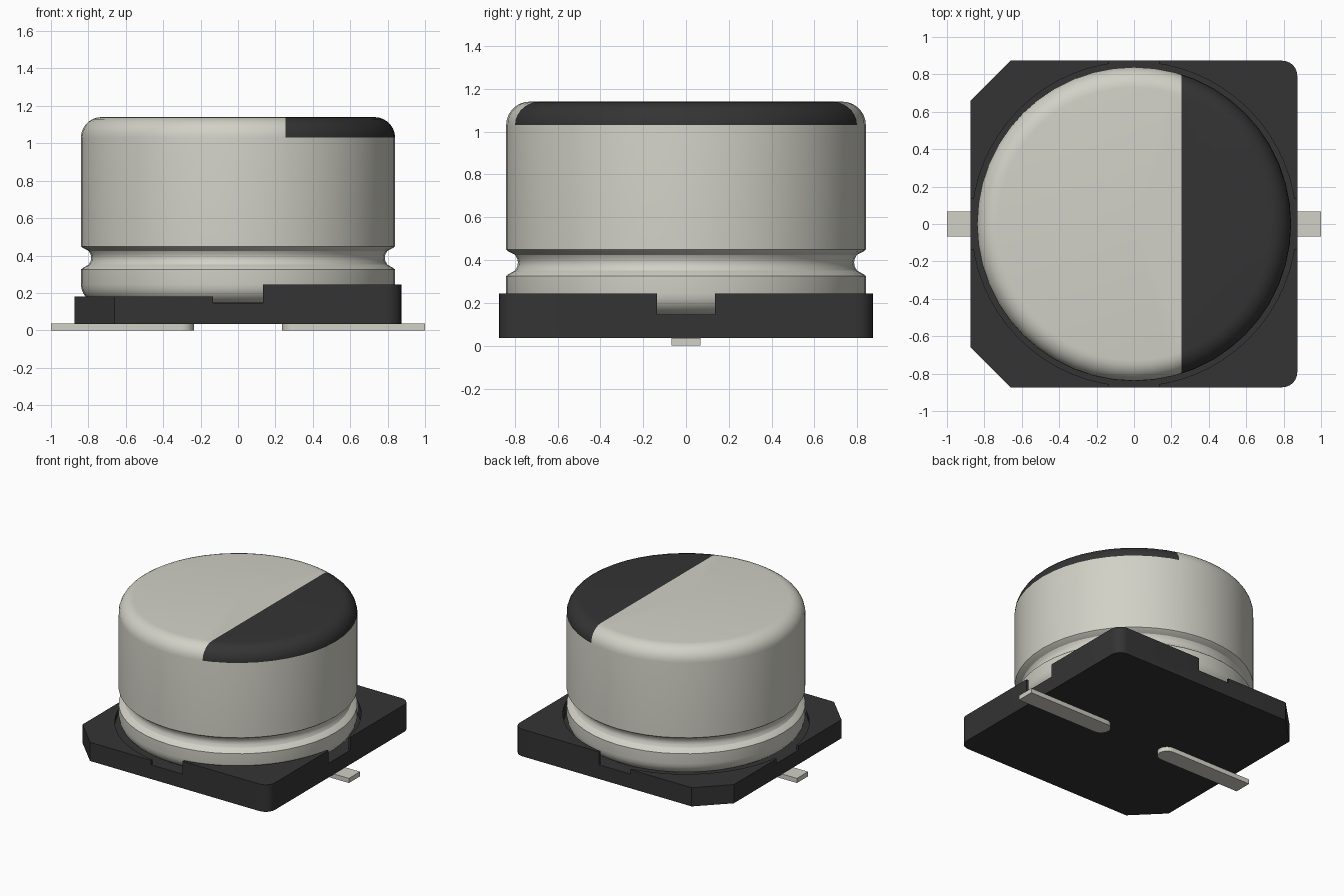
import bpy, bmesh, math
from mathutils import Vector

cube = bpy.data.objects.get("Cube")
if cube:
    bpy.data.objects.remove(cube, do_unlink=True)


def material(name, rgb):
    m = bpy.data.materials.new(name)
    m.use_nodes = True
    m.diffuse_color = (*rgb, 1)
    m.node_tree.nodes["Principled BSDF"].inputs["Base Color"].default_value = (*rgb, 1)
    return m


SILVER = material("silver metal", (0.645, 0.638, 0.571))
BLACK = material("black plastic", (0.034, 0.034, 0.034))


def add_object(name, bm, *mats):
    bmesh.ops.recalc_face_normals(bm, faces=bm.faces)
    me = bpy.data.meshes.new(name)
    bm.to_mesh(me)
    bm.free()
    for m in mats:
        me.materials.append(m)
    ob = bpy.data.objects.new(name, me)
    bpy.context.collection.objects.link(ob)
    return ob


def select_only(ob):
    bpy.ops.object.select_all(action="DESELECT")
    ob.select_set(True)
    bpy.context.view_layer.objects.active = ob


def smooth(ob, degrees=30):
    select_only(ob)
    bpy.ops.object.shade_smooth_by_angle(angle=math.radians(degrees))


def arc(cx, cy, r, start, end, n):
    """Points on an arc, angles in degrees."""
    angles = [math.radians(start + (end - start) * i / n) for i in range(n + 1)]
    return [(cx + r * math.cos(a), cy + r * math.sin(a)) for a in angles]


def prism(name, outline, z0, z1, *mats):
    bm = bmesh.new()
    face = bm.faces.new([bm.verts.new((x, y, z0)) for x, y in outline])
    top = bmesh.ops.extrude_face_region(bm, geom=[face])["geom"]
    verts = [v for v in top if isinstance(v, bmesh.types.BMVert)]
    bmesh.ops.translate(bm, verts=verts, vec=(0, 0, z1 - z0))
    # the starting face is kept as the bottom cap
    if not face.is_valid or not any(f.calc_center_median().z < z0 + 1e-5 for f in bm.faces):
        bmesh.ops.holes_fill(bm, edges=[e for e in bm.edges if e.is_boundary])
    return add_object(name, bm, *mats)


def rectangle(x0, x1, y0, y1):
    return [(x0, y0), (x1, y0), (x1, y1), (x0, y1)]


def cut(ob, cutter):
    """Subtract the cutter from the object and remove it."""
    cutter.hide_render = True
    select_only(ob)
    mod = ob.modifiers.new("cut", "BOOLEAN")
    mod.operation = "DIFFERENCE"
    mod.solver = "EXACT"
    mod.object = cutter
    bpy.ops.object.modifier_apply(modifier=mod.name)
    bpy.data.objects.remove(cutter, do_unlink=True)


# Plastic base: square with two chamfered and two rounded corners
H, C, R = 0.873, 0.66, 0.08
outline = [(-H, -C), (-C, -H)]
outline += arc(H - R, -H + R, R, -90, 0, 6)
outline += arc(H - R, H - R, R, 0, 90, 6)
outline += [(-C, H), (-H, C)]
base = prism("base", outline, 0.035, 0.245, BLACK)

# Lower half, round seat for the can, and slots through the rim
cut(base, prism("step_cutter", rectangle(-1.2, -0.135, -1.2, 1.2), 0.18, 0.5, BLACK))
cut(base, prism("seat_cutter", arc(0, 0, 0.867, 0, 360 * 63 / 64, 63), 0.143, 0.5, BLACK))
cut(base, prism("slot_cutter", rectangle(-0.135, 0.135, -1.2, 1.2), 0.145, 0.5, BLACK))
cut(base, prism("slot_cutter", rectangle(-1.2, 1.2, -0.135, 0.135), 0.145, 0.5, BLACK))
smooth(base)

# Metal can: turned profile (radius, height) with a crimp groove
profile = [(0, 0.146)]
profile += arc(0.74, 0.246, 0.10, -90, 0, 6)
profile += [(0.84, 0.325), (0.832, 0.332), (0.798, 0.352), (0.788, 0.37), (0.785, 0.388),
            (0.788, 0.406), (0.798, 0.424), (0.832, 0.442), (0.84, 0.449)]
profile += arc(0.73, 1.03, 0.11, 0, 90, 7)
profile += [(0, 1.14)]

bm = bmesh.new()
verts = [bm.verts.new((r, 0, z)) for r, z in profile]
edges = [bm.edges.new(pair) for pair in zip(verts, verts[1:])]
bmesh.ops.spin(bm, geom=verts + edges, axis=(0, 0, 1), cent=(0, 0, 0),
               angle=math.tau, steps=48)
bmesh.ops.remove_doubles(bm, verts=bm.verts, dist=1e-4)

# Polarity mark: the top and its rounded rim beyond a straight line
STRIPE_X, STRIPE_Z = 0.255, 1.03
upper = [f for f in bm.faces if f.calc_center_median().z > STRIPE_Z]
geom = set(upper)
for f in upper:
    geom.update(f.verts)
    geom.update(f.edges)
bmesh.ops.bisect_plane(bm, geom=list(geom), dist=1e-5,
                       plane_co=Vector((STRIPE_X, 0, 0)), plane_no=Vector((1, 0, 0)))
for f in bm.faces:
    c = f.calc_center_median()
    f.material_index = int(c.z > STRIPE_Z and c.x > STRIPE_X)
can = add_object("can", bm, SILVER, BLACK)
smooth(can)

# Flat leads with a rounded inner end
W = 0.068
for name, side in (("left_lead", 1), ("right_lead", -1)):
    shape = [(1, -W), (1, W)] + arc(0.235 + W, 0, W, 90, 270, 10)
    lead = prism(name, [(side * x, y) for x, y in shape], 0, 0.036, SILVER)
    smooth(lead)
